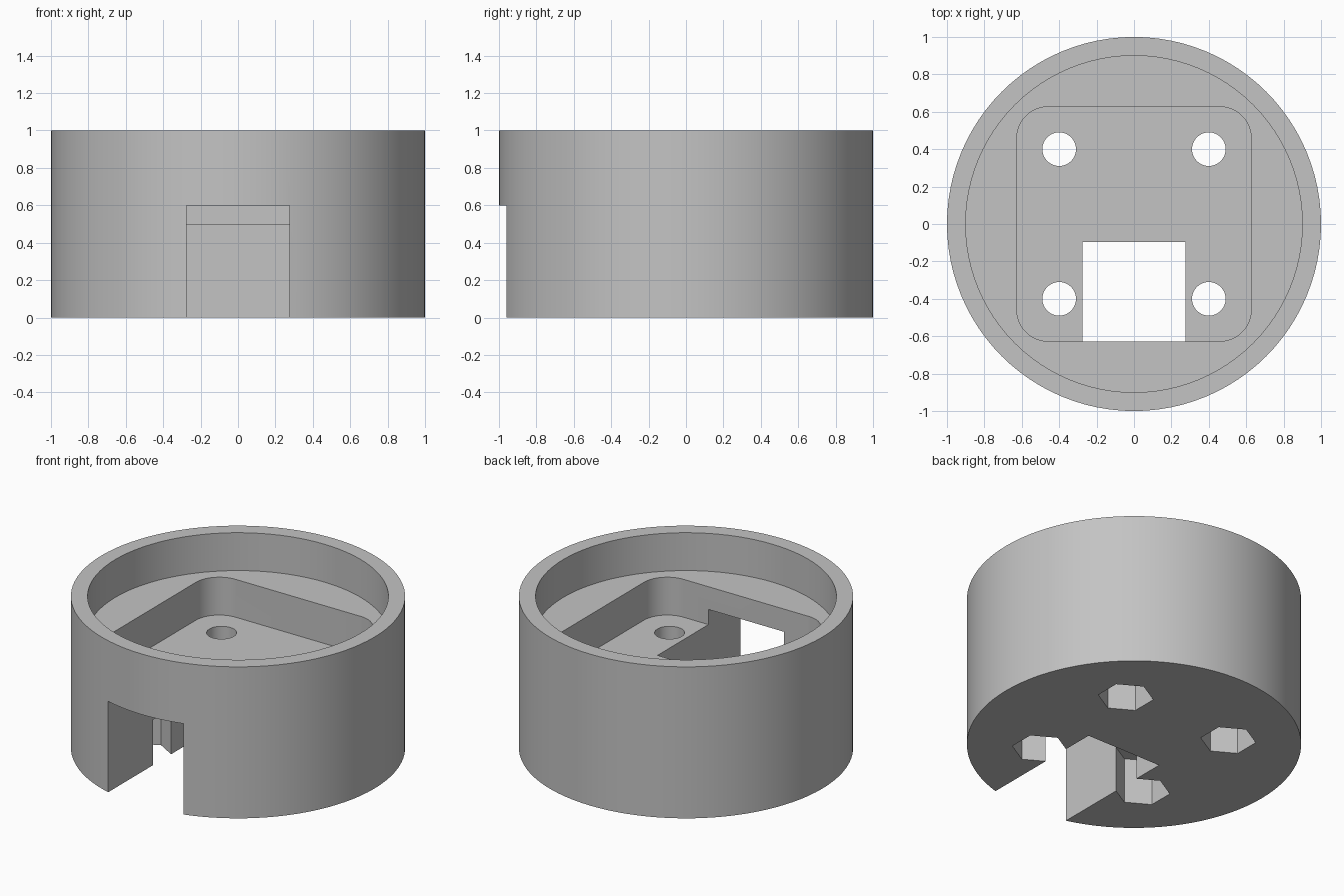
import bpy
import bmesh
from math import cos, sin, pi

cube = bpy.data.objects.get("Cube")
if cube:
    bpy.data.objects.remove(cube, do_unlink=True)

grey = bpy.data.materials.new("plain grey")
grey.use_nodes = True
COLOUR = (0.55, 0.55, 0.55, 1)
grey.diffuse_color = COLOUR
grey.node_tree.nodes["Principled BSDF"].inputs["Base Color"].default_value = COLOUR


def ring(radius, sides, cx=0, cy=0, turn=0):
    """Outline of a regular polygon."""
    return [(cx + radius * cos(turn + 2 * pi * i / sides),
             cy + radius * sin(turn + 2 * pi * i / sides)) for i in range(sides)]


def rounded_square(half, radius, steps=12):
    """Outline of a square with round corners."""
    c = half - radius
    points = []
    for k, (sx, sy) in enumerate([(1, 1), (-1, 1), (-1, -1), (1, -1)]):
        for i in range(steps + 1):
            a = pi / 2 * (k + i / steps)
            points.append((sx * c + radius * cos(a), sy * c + radius * sin(a)))
    return points


def prism(name, outline, bottom, top):
    """Solid made by raising an outline from bottom to top."""
    bm = bmesh.new()
    base = bm.faces.new([bm.verts.new((x, y, bottom)) for x, y in outline])
    raised = bmesh.ops.extrude_face_region(bm, geom=[base])["geom"]
    verts = [v for v in raised if isinstance(v, bmesh.types.BMVert)]
    bmesh.ops.translate(bm, verts=verts, vec=(0, 0, top - bottom))
    bmesh.ops.recalc_face_normals(bm, faces=bm.faces)
    mesh = bpy.data.meshes.new(name)
    bm.to_mesh(mesh)
    bm.free()
    mesh.materials.append(grey)
    obj = bpy.data.objects.new(name, mesh)
    bpy.context.collection.objects.link(obj)
    return obj


def cut(target, name, outline, bottom, top):
    """Carve a prism out of the target."""
    cutter = prism(name, outline, bottom, top)
    cutter.hide_render = True
    mod = target.modifiers.new(name, "BOOLEAN")
    mod.operation = "DIFFERENCE"
    mod.solver = "EXACT"
    mod.object = cutter
    bpy.context.view_layer.objects.active = target
    bpy.ops.object.modifier_apply(modifier=mod.name)
    bpy.data.objects.remove(cutter, do_unlink=True)


# Round body with a circular recess and a square pocket below it
body = prism("round_housing", ring(1, 96), 0, 1)
cut(body, "lid_recess", ring(0.9, 96), 0.75, 1.2)
cut(body, "square_pocket", rounded_square(0.627, 0.17), 0.5, 0.9)

# Cable slot through the front wall and the floor
W = 0.275
cut(body, "front_slot", [(-W, -1.2), (W, -1.2), (W, -0.095), (-W, -0.095)], -0.2, 0.6)

# Four screw holes, each with a hexagonal nut seat underneath
for x in (-0.4, 0.4):
    for y in (-0.4, 0.4):
        cut(body, "nut_seat", ring(0.167, 6, x, y, pi / 2), -0.2, 0.3)
        cut(body, "screw_hole", ring(0.09, 32, x, y), 0.1, 0.6)

bpy.ops.object.select_all(action="DESELECT")
body.select_set(True)
bpy.context.view_layer.objects.active = body
bpy.ops.object.shade_smooth_by_angle(angle=pi / 6)
